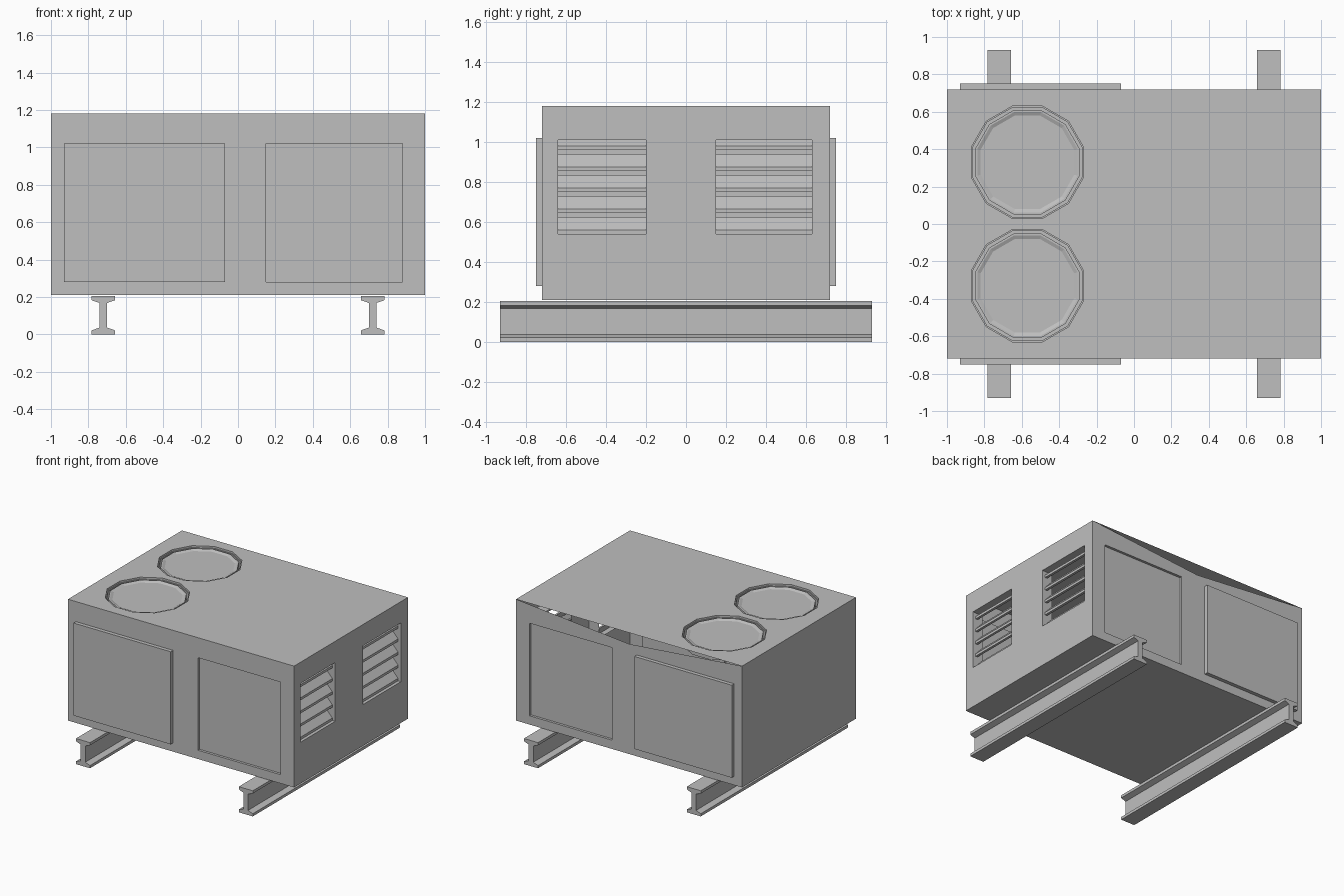
import bpy, bmesh, math
from mathutils import Vector

old = bpy.data.objects.get("Cube")
if old:
    bpy.data.objects.remove(old, do_unlink=True)

grey = bpy.data.materials.new("light grey metal")
grey.use_nodes = True
GREY = (0.52, 0.52, 0.52, 1)
grey.diffuse_color = GREY
grey.node_tree.nodes["Principled BSDF"].inputs["Base Color"].default_value = GREY

X, Y, Z0, Z1 = 1.0, 0.72, 0.21, 1.18
FANS = [(-0.57, 0.33), (-0.57, -0.33)]


def finish(name, bm):
    mesh = bpy.data.meshes.new(name)
    bm.to_mesh(mesh)
    bm.free()
    mesh.materials.append(grey)
    obj = bpy.data.objects.new(name, mesh)
    bpy.context.collection.objects.link(obj)
    return obj


def box(name, lo, hi):
    bm = bmesh.new()
    bmesh.ops.create_cube(bm, size=1)
    for v in bm.verts:
        v.co = [lo[i] + (v.co[i] + 0.5) * (hi[i] - lo[i]) for i in range(3)]
    return finish(name, bm)


def extrude_y(name, profile, y0, y1):
    """Extrude an (x, z) outline along y."""
    bm = bmesh.new()
    face = bm.faces.new([bm.verts.new((x, y0, z)) for x, z in profile])
    out = bmesh.ops.extrude_face_region(bm, geom=[face])
    for v in out["geom"]:
        if isinstance(v, bmesh.types.BMVert):
            v.co.y = y1
    bmesh.ops.recalc_face_normals(bm, faces=bm.faces)
    return finish(name, bm)


def wall(name, place, us, vs, holes, depth, closed, shift=None):
    """Wall from grid cells; cells in holes are sunk, with or without a back."""
    bm = bmesh.new()
    dip = shift or (lambda u, v: v)

    def quad(pts):
        bm.faces.new([bm.verts.new(place(u, dip(u, v), d)) for u, v, d in pts])

    for i in range(len(us) - 1):
        for j in range(len(vs) - 1):
            a, b, c, e = us[i], us[i + 1], vs[j], vs[j + 1]
            corners = [(a, c), (b, c), (b, e), (a, e)]
            sunk = (i, j) in holes
            if not sunk or closed:
                quad([(u, v, depth if sunk else 0) for u, v in corners])
            if sunk:
                for k in range(4):
                    p, q = corners[k], corners[(k + 1) % 4]
                    quad([(*p, 0), (*q, 0), (*q, depth), (*p, depth)])
    bmesh.ops.remove_doubles(bm, verts=bm.verts, dist=1e-5)
    return finish(name, bm)


def ring_points(centre, apothem, z):
    r = apothem / math.cos(math.pi / 12)
    return [Vector((centre[0] + r * math.cos(math.pi / 12 + k * math.pi / 6),
                    centre[1] + r * math.sin(math.pi / 12 + k * math.pi / 6), z))
            for k in range(12)]


def lathe(name, centre, profile, cap):
    """Twelve-sided turned part from (apothem, z) points, outside to inside."""
    bm = bmesh.new()
    loops = [[bm.verts.new(p) for p in ring_points(centre, a, z)] for a, z in profile]
    for lo, hi in zip(loops, loops[1:]):
        for k in range(12):
            n = (k + 1) % 12
            bm.faces.new([lo[k], lo[n], hi[n], hi[k]])
    if cap:
        bm.faces.new(loops[-1])
    return finish(name, bm)


# Front and back walls, each with a sunken panel; the back top edge is bent down
long_us = [-1, 0, 0.15, 0.88, 1]
long_vs = [Z0, 0.28, 1.02, Z1]
wall("front_wall", lambda u, v, d: (u, -Y + d, v), long_us, long_vs, {(2, 1)}, 0.02, True)
back = wall("back_wall", lambda u, v, d: (u, Y - d, v), long_us, long_vs, {(2, 1)}, 0.02, True,
            lambda u, v: v - 0.09 * (1 - abs(u)) if v == Z1 else v)
back.data.flip_normals()

# Raised access panels
for label, s in (("front", -1), ("back", 1)):
    ys = sorted((s * (Y - 0.005), s * 0.75))
    box(label + "_access_panel", (-0.93, ys[0], 0.28), (-0.07, ys[1], 1.02))

# End walls: plain on one side, two louvre openings on the other
plain = wall("plain_end_wall", lambda u, v, d: (-X, u, v), [-Y, Y], [Z0, Z1], set(), 0, False)
plain.data.flip_normals()
vents = [(-0.64, -0.20), (0.15, 0.63)]
wall("louvre_end_wall", lambda u, v, d: (X - d, u, v),
     [-Y, *vents[0], *vents[1], Y], [Z0, 0.54, 1.01, Z1], {(1, 1), (3, 1)}, 0.09, False)

# Sloping louvre slats, low on the outside
for n, (y0, y1) in enumerate(vents):
    for k in range(5):
        z = 0.54 + 0.105 * k
        top = min(z + 0.085, 1.01)
        rise = top - z
        run = 0.06 * rise / 0.085
        extrude_y(f"louvre_slat_{n + 1}_{k + 1}",
                  [(0.975, z), (0.975, z + 0.02), (0.975 - run, top), (0.96 - run, top), (0.955, z)],
                  y0, y1)

# Floor
floor = wall("floor", lambda u, v, d: (u, v, Z0), [-X, X], [-Y, Y], set(), 0, False)
floor.data.flip_normals()

# Roof sheet with two twelve-sided fan openings
bm = bmesh.new()
outlines = [[Vector((x, y, Z1)) for x, y in ((-X, -Y), (X, -Y), (X, Y), (-X, Y))]]
outlines += [ring_points(c, 0.30, Z1) for c in FANS]
for pts in outlines:
    vs = [bm.verts.new(p) for p in pts]
    for k in range(len(vs)):
        bm.edges.new((vs[k], vs[(k + 1) % len(vs)]))
bmesh.ops.triangle_fill(bm, use_beauty=True, use_dissolve=False, edges=bm.edges[:],
                        normal=(0, 0, 1))
for f in bm.faces:
    f.normal_update()
    if f.normal.z < 0:
        f.normal_flip()
finish("roof", bm)

# Fan collars and the discs set inside them with a narrow open gap
for n, c in enumerate(FANS):
    lathe(f"fan_collar_{n + 1}", c, [(0.30, Z1), (0.30, 1.165), (0.293, 1.165), (0.293, 1.10)], False)
    lathe(f"fan_disc_{n + 1}", c,
          [(0.278, 1.10), (0.278, 1.168), (0.268, 1.168), (0.25, 1.16)], True)

# I-beam skids with tapered flanges
half = [(0.062, 0), (0.062, 0.022), (0.02, 0.037), (0.02, 0.168), (0.062, 0.183), (0.062, 0.205)]
outline = half + [(-x, z) for x, z in reversed(half)]
for label, x0 in (("right", -0.72), ("left", 0.72)):
    extrude_y(label + "_skid_beam", [(x0 + x, z) for x, z in outline], -0.93, 0.93)
